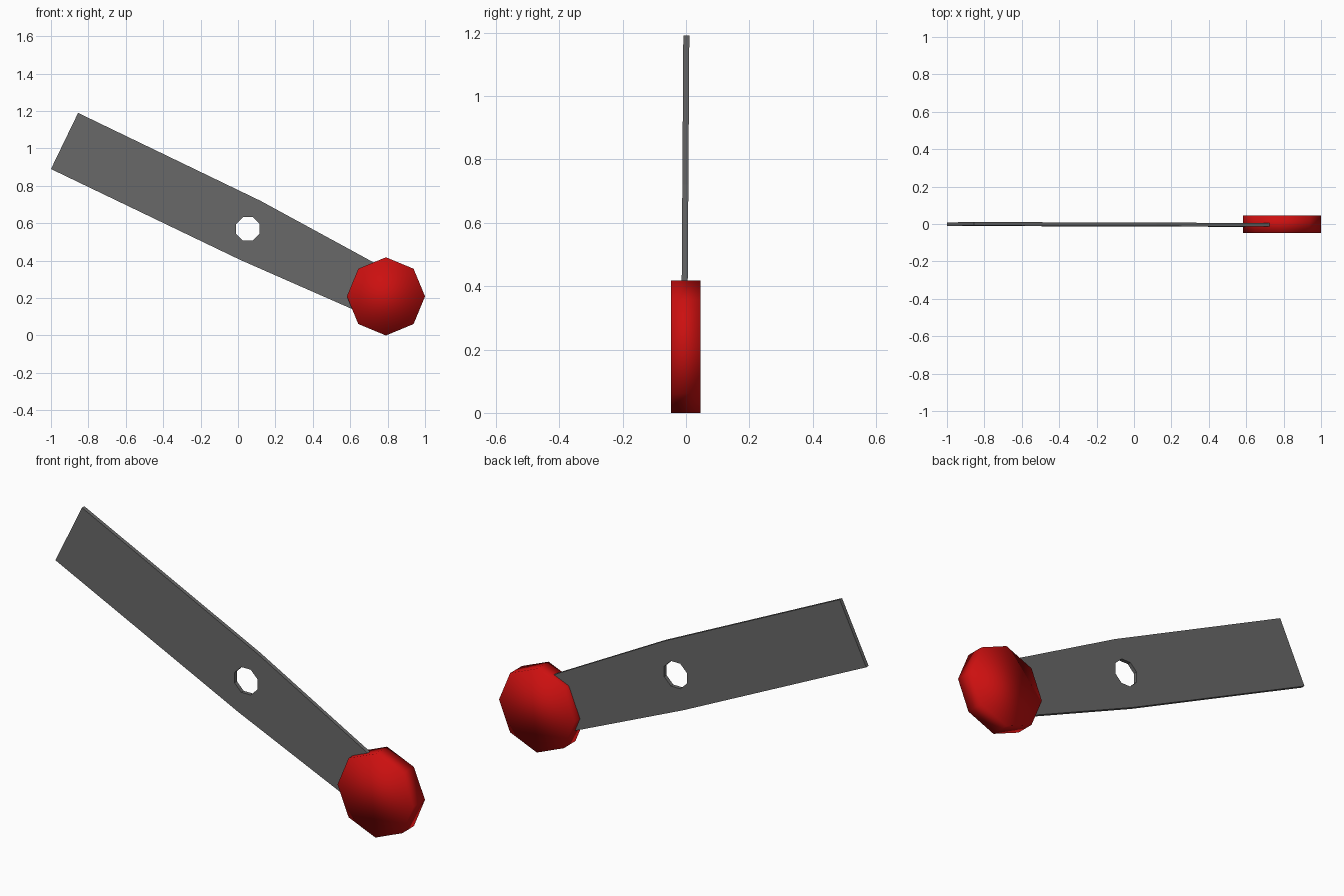
import bpy, bmesh, math
from mathutils import Vector

if "Cube" in bpy.data.objects:
    bpy.data.objects.remove(bpy.data.objects["Cube"])


def material(name, rgb):
    m = bpy.data.materials.new(name)
    m.diffuse_color = (*rgb, 1)
    m.use_nodes = True
    m.node_tree.nodes["Principled BSDF"].inputs["Base Color"].default_value = m.diffuse_color
    return m


def ring(cx, cz, r, turn=0.0, n=8):
    return [(cx + r * math.cos(turn + math.tau * i / n),
             cz + r * math.sin(turn + math.tau * i / n)) for i in range(n)]


def plate(name, loops, y0, y1, mat, smooth=False, lean=lambda z: 0.0):
    """Extrude XZ outlines (the first is the border, the rest are holes) along y."""
    bm = bmesh.new()
    edges = []
    for pts in loops:
        vs = [bm.verts.new((x, y0, z)) for x, z in pts]
        edges += [bm.edges.new((vs[i], vs[(i + 1) % len(vs)])) for i in range(len(vs))]
    if len(loops) == 1:
        bm.faces.new(bm.verts[:])
    else:
        bmesh.ops.triangle_fill(bm, edges=edges, use_beauty=True, normal=Vector((0, -1, 0)))
    out = bmesh.ops.extrude_face_region(bm, geom=bm.faces[:], use_keep_orig=True)
    new = [g for g in out["geom"] if isinstance(g, bmesh.types.BMVert)]
    bmesh.ops.translate(bm, verts=new, vec=(0, y1 - y0, 0))
    for v in bm.verts:
        v.co.y += lean(v.co.z)
    bmesh.ops.recalc_face_normals(bm, faces=bm.faces[:])
    for f in bm.faces:
        f.smooth = smooth
    me = bpy.data.meshes.new(name)
    bm.to_mesh(me)
    bm.free()
    me.materials.append(mat)
    ob = bpy.data.objects.new(name, me)
    bpy.context.collection.objects.link(ob)
    return ob


steel = material("dark grey metal", (0.14, 0.14, 0.14))
red = material("red", (0.6, 0.005, 0.005))

# Bent flat lever arm with an octagonal pivot hole; its end is buried in the knob
arm = [(-1.0, 0.89), (0.01, 0.405), (0.62, 0.137), (0.73, 0.388), (0.12, 0.72), (-0.855, 1.19)]
hole = ring(0.053, 0.57, 0.068, math.pi / 8)
plate("lever_arm", [arm, hole], -0.0095, 0.0095, steel,
      lean=lambda z: 0.001 + 0.0065 * (z - 1.19))

# Eight-sided knob, smooth shaded across its rim
plate("knob", [ring(0.791, 0.209, 0.209)], -0.047, 0.045, red, smooth=True)
